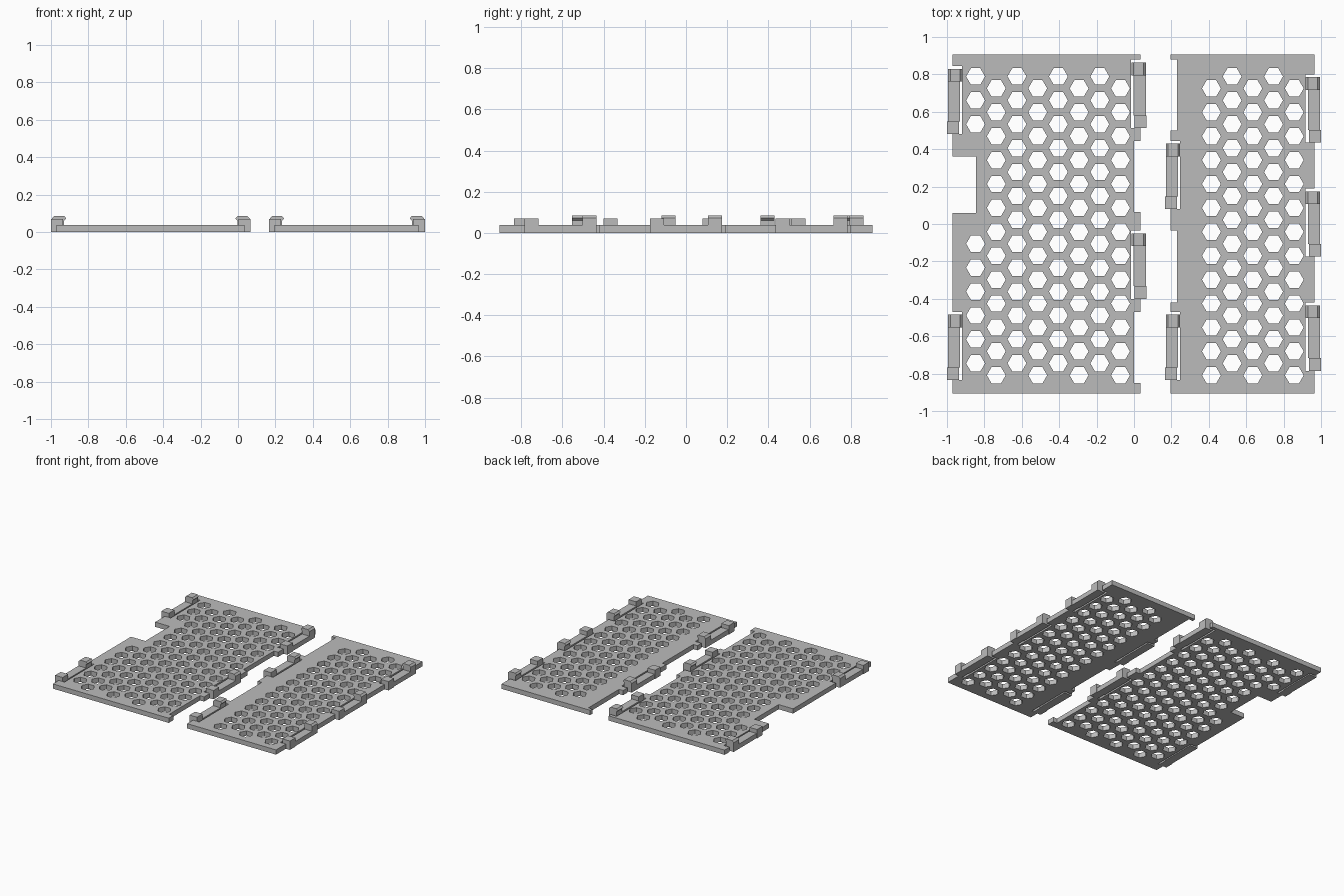
import bpy
import bmesh
import math

if "Cube" in bpy.data.objects:
    bpy.data.objects.remove(bpy.data.objects["Cube"], do_unlink=True)

THICK = 0.037      # panel thickness
END = 0.907        # half depth of the panels
PITCH = 0.1107     # spacing of hole columns
ROW = PITCH * 2 / math.sqrt(3)
HOLE_R = 0.0505
CLIP_LEN = 0.35
TAB_LEN = 0.068

grey = bpy.data.materials.new("plain grey")
grey.use_nodes = True
grey.diffuse_color = (0.5, 0.5, 0.5, 1)
grey.node_tree.nodes["Principled BSDF"].inputs["Base Color"].default_value = (0.5, 0.5, 0.5, 1)


def finish(bm, name):
    bmesh.ops.recalc_face_normals(bm, faces=bm.faces)
    mesh = bpy.data.meshes.new(name)
    bm.to_mesh(mesh)
    bm.free()
    mesh.materials.append(grey)
    obj = bpy.data.objects.new(name, mesh)
    bpy.context.collection.objects.link(obj)
    return obj


def add_loop(bm, points):
    verts = [bm.verts.new((x, y, 0)) for x, y in points]
    return [bm.edges.new((a, b)) for a, b in zip(verts, verts[1:] + verts[:1])]


def stepped_edge(steps):
    """Points down a side, from (x, lower end) steps."""
    points, y = [], END
    for x, y_end in steps:
        points += [(x, y), (x, y_end)]
        y = y_end
    return points


def panel(name, left, right, holes):
    bm = bmesh.new()
    edges = add_loop(bm, stepped_edge(left) + stepped_edge(right)[::-1])
    for cx, cy in holes:
        edges += add_loop(bm, [(cx + HOLE_R * math.cos(k * math.pi / 3),
                                cy + HOLE_R * math.sin(k * math.pi / 3)) for k in range(6)])
    bmesh.ops.triangle_fill(bm, use_beauty=True, use_dissolve=False,
                            edges=edges, normal=(0, 0, 1))
    grown = bmesh.ops.extrude_face_region(bm, geom=bm.faces[:])
    top = [v for v in grown["geom"] if isinstance(v, bmesh.types.BMVert)]
    bmesh.ops.translate(bm, verts=top, vec=(0, 0, THICK))
    return finish(bm, name)


def hole_grid(x0, columns, first_low, skip=()):
    """Staggered columns of hexagon centres."""
    holes = []
    for c in range(columns):
        low = (c + first_low) % 2
        for r in range(13):
            if (c, r) not in skip:
                holes.append((x0 + c * PITCH, 0.789 - (r + low / 2) * ROW))
    return holes


def add_prism(bm, profile, y0, y1):
    ends = [[bm.verts.new((x, y, z)) for x, z in profile] for y in (y0, y1)]
    n = len(profile)
    for ring in ends:
        bm.faces.new(ring)
    for i in range(n):
        j = (i + 1) % n
        bm.faces.new((ends[0][i], ends[0][j], ends[1][j], ends[1][i]))


def clip(name, outer, inward, y_top):
    """Springy bar with a hooked tab at the back and a low block at the front."""
    bar = [(0, 0), (0.065, 0), (0.065, THICK), (0, THICK)]
    hook = [(0, THICK), (0, 0.072), (0.013, 0.085), (0.066, 0.085),
            (0.077, 0.073), (0.065, 0.061), (0.065, THICK)]
    block = [(-0.005, 0), (0.06, 0), (0.06, 0.069), (-0.005, 0.069)]
    y_low = y_top - CLIP_LEN
    bm = bmesh.new()
    for shape, a, b in ((bar, y_low + TAB_LEN, y_top),
                        (hook, y_top - TAB_LEN, y_top),
                        (block, y_low, y_low + TAB_LEN)):
        add_prism(bm, [(outer + inward * d, z) for d, z in shape], a, b)
    return finish(bm, name)


# Wide panel, with a rectangular cutout on one side
panel("wide_panel",
      [(-0.97, 0.845), (-0.92, 0.48), (-0.97, 0.36), (-0.845, 0.06),
       (-0.97, -0.47), (-0.92, -0.835), (-0.97, -END)],
      [(0.035, 0.88), (-0.015, 0.513), (0.035, 0.445), (0, 0.065), (0.035, -0.035),
       (-0.015, -0.4), (0.035, -0.47), (0, -0.85), (0.035, -END)],
      hole_grid(-0.847, 8, 0, skip=[(0, r) for r in range(3, 7)]))

# Narrow panel
panel("narrow_panel",
      [(0.195, 0.88), (0.23, 0.5), (0.195, 0.445), (0.247, 0.08), (0.195, -0.035),
       (0.23, -0.42), (0.195, -0.47), (0.247, -0.835), (0.195, -END)],
      [(0.965, 0.8), (0.917, 0.435), (0.965, 0.19), (0.917, -0.175),
       (0.965, -0.42), (0.917, -0.785), (0.965, -END)],
      hole_grid(0.414, 5, 1))

# Clips along the four long edges
for label, outer, inward, tops in (
        ("wide_outer_clip", -0.995, 1, (0.83, -0.485)),
        ("wide_inner_clip", 0.063, -1, (0.863, -0.05)),
        ("narrow_inner_clip", 0.17, 1, (0.43, -0.485)),
        ("narrow_outer_clip", 0.995, -1, (0.785, 0.175, -0.435))):
    for i, y_top in enumerate(tops):
        clip(f"{label}_{i + 1}", outer, inward, y_top)
